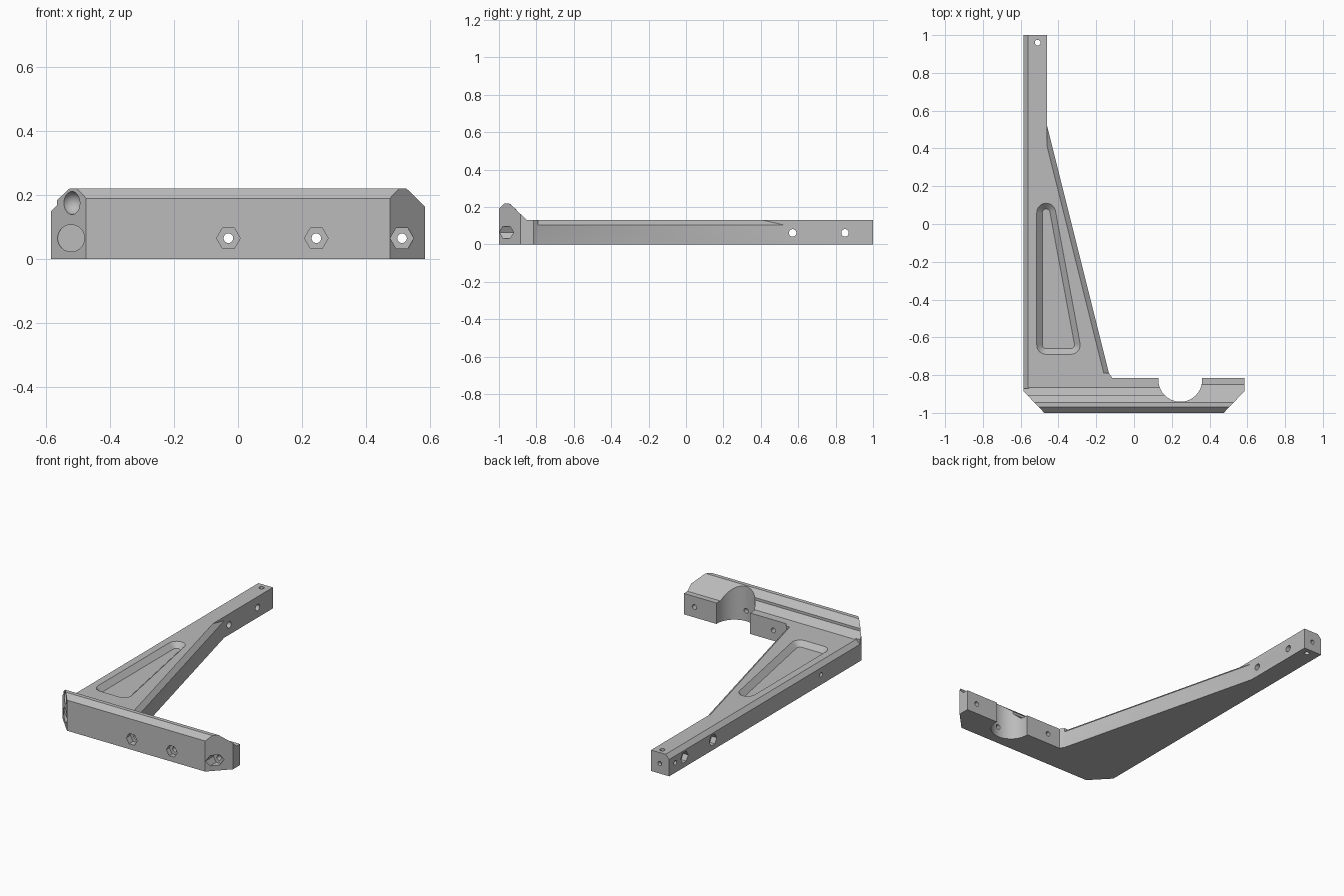
import bpy, bmesh
from math import pi, sin, cos, radians
from mathutils import Matrix, Vector

if "Cube" in bpy.data.objects:
    bpy.data.objects.remove(bpy.data.objects["Cube"], do_unlink=True)

grey = bpy.data.materials.new("plain_grey")
grey.use_nodes = True
grey.diffuse_color = (0.5, 0.5, 0.5, 1)
grey.node_tree.nodes["Principled BSDF"].inputs["Base Color"].default_value = (0.5, 0.5, 0.5, 1)


def make(name, bm):
    bmesh.ops.recalc_face_normals(bm, faces=bm.faces)
    mesh = bpy.data.meshes.new(name)
    bm.to_mesh(mesh)
    bm.free()
    mesh.materials.append(grey)
    ob = bpy.data.objects.new(name, mesh)
    bpy.context.collection.objects.link(ob)
    return ob


def prism(name, points, move):
    """Extrude a closed loop of 3D points along a vector."""
    bm = bmesh.new()
    face = bm.faces.new([bm.verts.new(p) for p in points])
    ext = bmesh.ops.extrude_face_region(bm, geom=[face])["geom"]
    bmesh.ops.translate(bm, vec=move, verts=[v for v in ext if isinstance(v, bmesh.types.BMVert)])
    return make(name, bm)


def hull(name, points):
    bm = bmesh.new()
    for p in points:
        bm.verts.new(p)
    bmesh.ops.convex_hull(bm, input=bm.verts[:])
    bmesh.ops.dissolve_limit(bm, angle_limit=radians(0.5), verts=bm.verts[:], edges=bm.edges[:])
    return make(name, bm)


def drill(start, direction, length, radius, sides=32):
    """Round or six-sided cutter running from a start point."""
    d = Vector(direction)
    u = Vector((1, 0, 0)) if abs(d.x) < 0.5 else Vector((0, 1, 0))
    v = d.cross(u)
    ring = [Vector(start) + radius * (u * cos(2 * pi * i / sides) + v * sin(2 * pi * i / sides))
            for i in range(sides)]
    return prism("drill", ring, d * length)


def combine(target, other, operation="DIFFERENCE"):
    mod = target.modifiers.new("combine", "BOOLEAN")
    mod.operation, mod.object, mod.solver = operation, other, "EXACT"
    bpy.context.view_layer.objects.active = target
    bpy.ops.object.modifier_apply(modifier=mod.name)
    bpy.data.objects.remove(other, do_unlink=True)


# Front bar: ridged profile, with a small step on one half
front = [(-0.815, 0), (-1, 0), (-1, 0.19), (-0.97, 0.22), (-0.945, 0.22)]
step = [(-0.905, 0.184), (-0.905, 0.168), (-0.865, 0.13), (-0.815, 0.13)]
plain = [(-0.85, 0.13), (-0.815, 0.13)]
bracket = prism("bracket", [(-0.585, y, z) for y, z in front + step], (0.83, 0, 0))
combine(bracket, prism("bar_end", [(0.245, y, z) for y, z in front + plain], (0.34, 0, 0)), "UNION")

# Long tapering arm
plan = [(-0.585, -0.85), (-0.115, -0.85), (-0.115, -0.815), (-0.1325, -0.79),
        (-0.46, 0.52), (-0.46, 1), (-0.585, 1)]
combine(bracket, prism("arm", [(x, y, 0) for x, y in plan], (0, 0, 0.13)), "UNION")

# Cut-off front corners of the bar
for s in (-1, 1):
    corner = [(s * 0.47, -1.005, -0.1), (s * 0.7, -1.005, -0.1), (s * 0.7, -0.765, -0.1)]
    combine(bracket, prism("corner_cutter", corner, (0, 0, 0.5)))

# Bevels on the arm's straight and slanted top edges
bevel = [(-0.6, -0.87, 0.09), (-0.535, -0.87, 0.155), (-0.6, -0.87, 0.155)]
combine(bracket, prism("edge_cutter", bevel, (0, 2, 0)))
slant = [(-0.46, 0.52, 0.105), (-0.46, 0.28, 0.16), (-0.46, 0.52, 0.16), (-0.1, 0.52, 0.105),
         (-0.1, 0.52, 0.16), (-0.1325, -0.79, 0.105), (-0.1925, -0.79, 0.16),
         (-0.1, -0.79, 0.105), (-0.1, -0.79, 0.16)]
combine(bracket, hull("slant_cutter", slant))

# Rounded triangular pocket with sloping walls
pocket = []
for cx, cy in ((-0.465, 0.06), (-0.465, -0.64), (-0.335, -0.64)):
    for radius, z in ((0.06, 0.14), (0.02, 0.1)):
        pocket += [(cx + radius * cos(a * pi / 16), cy + radius * sin(a * pi / 16), z)
                   for a in range(32)]
combine(bracket, hull("pocket_cutter", pocket))

# Round bite in the back of the bar
combine(bracket, drill((0.245, -0.825, -0.1), (0, 0, 1), 0.5, 0.116, 64))

# Bolt holes with hexagonal nut recesses through the bar
for x, depth in ((-0.03, 0.04), (0.245, 0.03), (0.513, 0.08)):
    combine(bracket, drill((x, -1.05, 0.065), (0, 1, 0), 0.4, 0.015))
    combine(bracket, drill((x, -1.05, 0.065), (0, 1, 0), 0.05 + depth, 0.037, 6))

# Bolt holes with nut recesses across the arm
for y in (0.57, 0.85):
    combine(bracket, drill((-0.7, y, 0.062), (1, 0, 0), 0.4, 0.02))
    combine(bracket, drill((-0.7, y, 0.062), (1, 0, 0), 0.15, 0.036, 6))

# Small pilot holes: through the tip, into its end, and into the outer side
combine(bracket, drill((-0.51, 0.96, -0.1), (0, 0, 1), 0.4, 0.015))
combine(bracket, drill((-0.52, 1.1, 0.062), (0, -1, 0), 0.2, 0.013))
for y in (0.94, -0.49):
    combine(bracket, drill((-0.7, y, 0.062), (1, 0, 0), 0.16, 0.013))

# Round recess and rounded dimple in the cut corner
combine(bracket, drill((-0.522, -1.05, 0.065), (0, 1, 0), 0.15, 0.042, 48))
bm = bmesh.new()
bmesh.ops.create_uvsphere(bm, u_segments=32, v_segments=16, radius=0.036,
                          matrix=Matrix.Translation((-0.519, -0.953, 0.175)))
combine(bracket, make("dimple_cutter", bm))

bpy.ops.object.select_all(action="DESELECT")
bracket.select_set(True)
bpy.context.view_layer.objects.active = bracket
bpy.ops.object.shade_smooth_by_angle(angle=radians(25))
